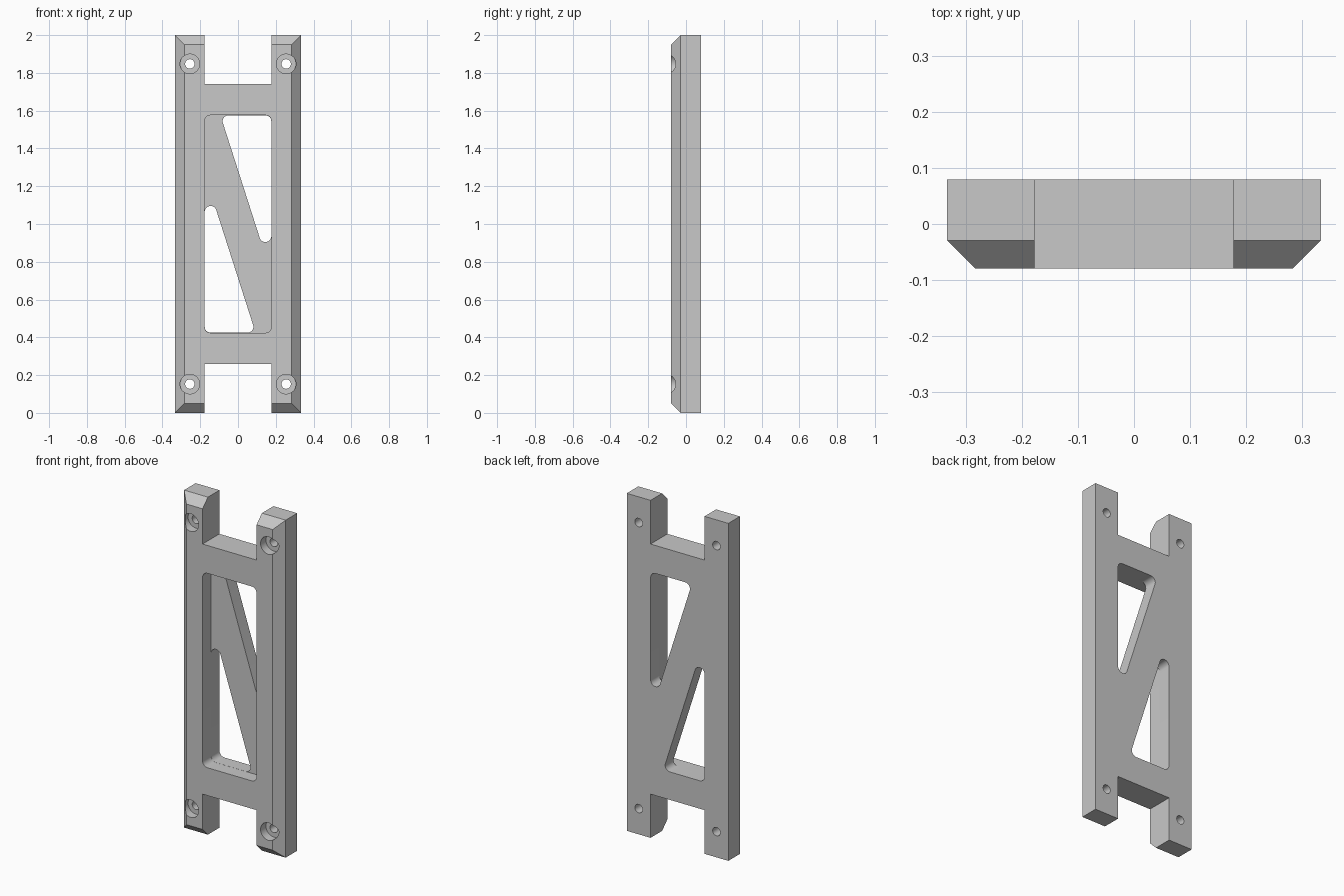
import bpy, bmesh
from math import sin, cos, tau
from mathutils import Vector
from mathutils.geometry import convex_hull_2d

if "Cube" in bpy.data.objects:
    bpy.data.objects.remove(bpy.data.objects["Cube"], do_unlink=True)

# Main sizes
HALF_W, HALF_D, RAIL_IN = 0.333, 0.079, 0.177
MID = 1.0                  # mid height
BAR, WINDOW = 0.741, 0.576  # half heights of the crossbars and the window
CHAMFER, FILLET = 0.05, 0.032
BRACE_FRONT = 0.0
HOLE_X, HOLE_Z = 0.255, 0.8475

gray = bpy.data.materials.new("plain gray")
gray.use_nodes = True
gray.diffuse_color = (0.58, 0.58, 0.58, 1)
gray.node_tree.nodes["Principled BSDF"].inputs["Base Color"].default_value = gray.diffuse_color


def prism(name, outline, y0, y1, chamfer=0):
    """Extrude an (x, z) outline from y0 to y1; optionally chamfer the front end edges."""
    bm = bmesh.new()
    face = bm.faces.new([bm.verts.new((x, y0, z)) for x, z in outline])
    ext = bmesh.ops.extrude_face_region(bm, geom=[face], use_keep_orig=True)
    moved = [v for v in ext["geom"] if isinstance(v, bmesh.types.BMVert)]
    bmesh.ops.translate(bm, verts=moved, vec=(0, y1 - y0, 0))
    bmesh.ops.recalc_face_normals(bm, faces=bm.faces)
    if chamfer:
        ends = [e for e in bm.edges if all(
            abs(v.co.y - y0) < 1e-4 and abs(v.co.z - MID) > 0.99 for v in e.verts)]
        bmesh.ops.bevel(bm, geom=ends, offset=chamfer, offset_type='OFFSET',
                        segments=1, affect='EDGES')
    mesh = bpy.data.meshes.new(name)
    bm.to_mesh(mesh)
    bm.free()
    mesh.materials.append(gray)
    obj = bpy.data.objects.new(name, mesh)
    bpy.context.collection.objects.link(obj)
    return obj


def rounded(centres, radius, steps=32):
    """Outline wrapped around equal circles."""
    pts = [Vector((x + radius * cos(tau * i / steps), z + radius * sin(tau * i / steps)))
           for x, z in centres for i in range(steps)]
    return [pts[i] for i in convex_hull_2d(pts)]


def cut(target, cutter):
    mod = target.modifiers.new("cut", 'BOOLEAN')
    mod.operation, mod.solver, mod.object = 'DIFFERENCE', 'EXACT', cutter
    bpy.context.view_layer.objects.active = target
    bpy.ops.object.modifier_apply(modifier=mod.name)
    bpy.data.objects.remove(cutter, do_unlink=True)


# Two rails joined by two crossbars: an H-like outline with chamfered front ends
quarter = [(RAIL_IN, BAR), (RAIL_IN, 1), (HALF_W, 1)]
top = [(-x, MID + z) for x, z in reversed(quarter)] + [(x, MID + z) for x, z in quarter]
bottom = [(x, 2 * MID - z) for x, z in reversed(top)]
frame = prism("bracket_frame", top + bottom, -HALF_D, HALF_D, CHAMFER)

# Front pocket, which leaves a thinner web for the diagonal brace
cx, cz = RAIL_IN - FILLET, WINDOW - FILLET
corners = [(sx * cx, MID + sz * cz) for sx in (-1, 1) for sz in (-1, 1)]
cut(frame, prism("pocket_cutter", rounded(corners, FILLET), -0.2, BRACE_FRONT))

# Two triangular openings, half a turn apart, on either side of the brace
for s in (1, -1):
    tri = [(s * x, MID + s * z) for x, z in ((cx, cz), (-0.05, cz), (cx, -0.064))]
    cut(frame, prism("opening_cutter", rounded(tri, FILLET - 0.0005), BRACE_FRONT - 0.03, 0.2))

# Counterbored screw holes
for sx in (-1, 1):
    for sz in (-1, 1):
        centre = [(sx * HOLE_X, MID + sz * HOLE_Z)]
        cut(frame, prism("counterbore_cutter", rounded(centre, 0.052), -0.2, -HALF_D + 0.05))
        cut(frame, prism("hole_cutter", rounded(centre, 0.025), -0.2, 0.2))

# Smooth the fillets and holes, keep the machined edges sharp
bpy.ops.object.select_all(action='DESELECT')
frame.select_set(True)
bpy.context.view_layer.objects.active = frame
bpy.ops.object.shade_smooth_by_angle()
